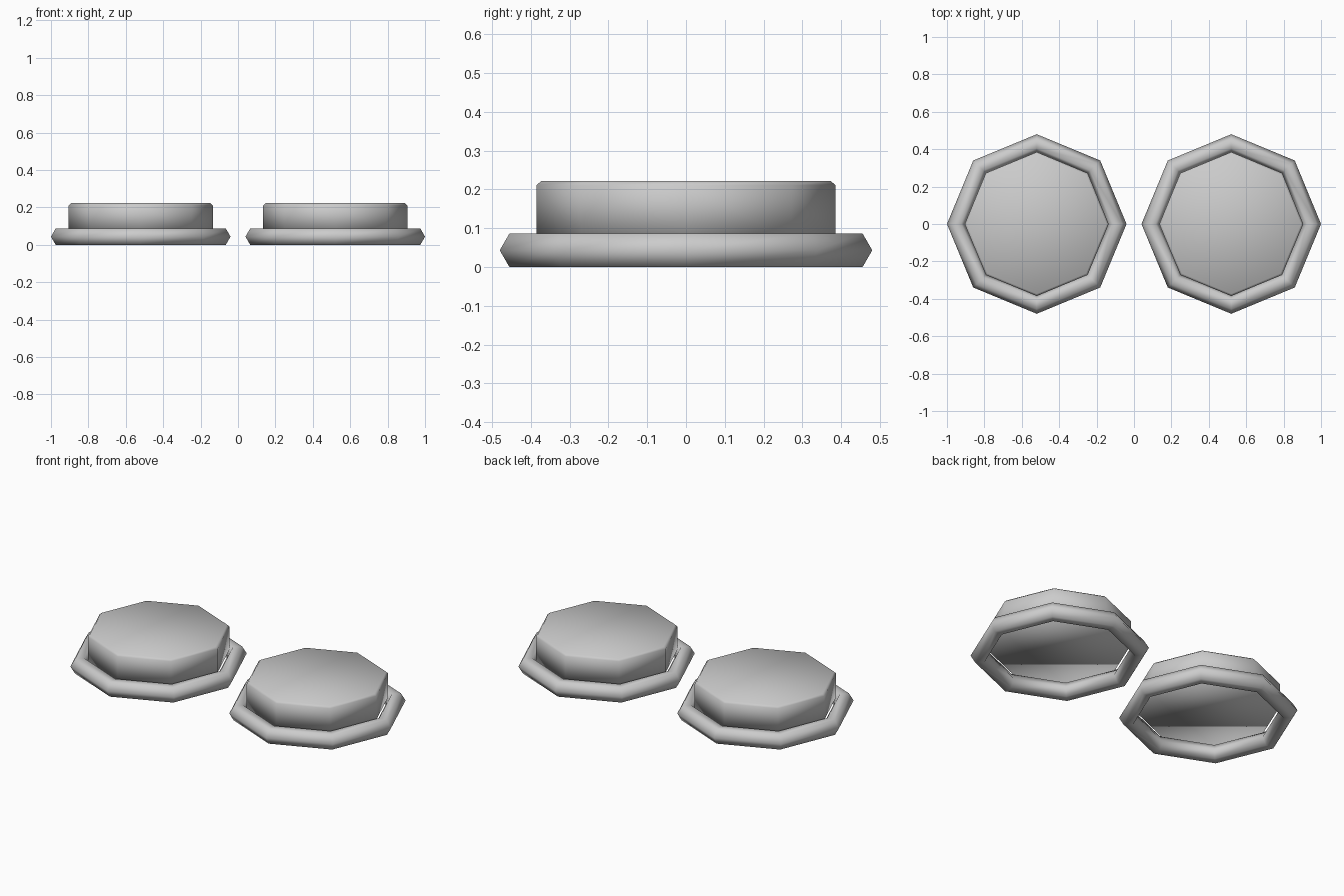
import bpy, bmesh
from mathutils import Matrix

if "Cube" in bpy.data.objects:
    bpy.data.objects.remove(bpy.data.objects["Cube"])

SIDES = 8
BASE_Z, TOP_Z = 0.07, 0.222


def make_ring(name, x):
    # eight-sided ring with a hexagonal section, resting on the ground
    bpy.ops.mesh.primitive_torus_add(major_segments=SIDES, minor_segments=6,
                                     major_radius=0.43, minor_radius=0.05,
                                     location=(x, 0, 0.0433))
    ob = bpy.context.object
    ob.name = name
    bpy.ops.object.shade_smooth()


def make_cap(name, x):
    # eight-sided closed drum with a small chamfer round its top edge
    bm = bmesh.new()
    bmesh.ops.create_cone(bm, cap_ends=True, segments=SIDES, radius1=0.385,
                          radius2=0.385, depth=TOP_Z - BASE_Z,
                          matrix=Matrix.Translation((0, 0, (TOP_Z + BASE_Z) / 2)))
    rim = [e for e in bm.edges if all(v.co.z > TOP_Z - 0.001 for v in e.verts)]
    bmesh.ops.bevel(bm, geom=rim, offset=0.011, segments=1, affect='EDGES')
    for f in bm.faces:
        f.smooth = True
    mesh = bpy.data.meshes.new(name)
    bm.to_mesh(mesh)
    bm.free()
    ob = bpy.data.objects.new(name, mesh)
    ob.location.x = x
    bpy.context.collection.objects.link(ob)


# matching pair, left and right
for side, x in (("left", -0.52), ("right", 0.52)):
    make_ring(side + "_base_ring", x)
    make_cap(side + "_cap", x)
